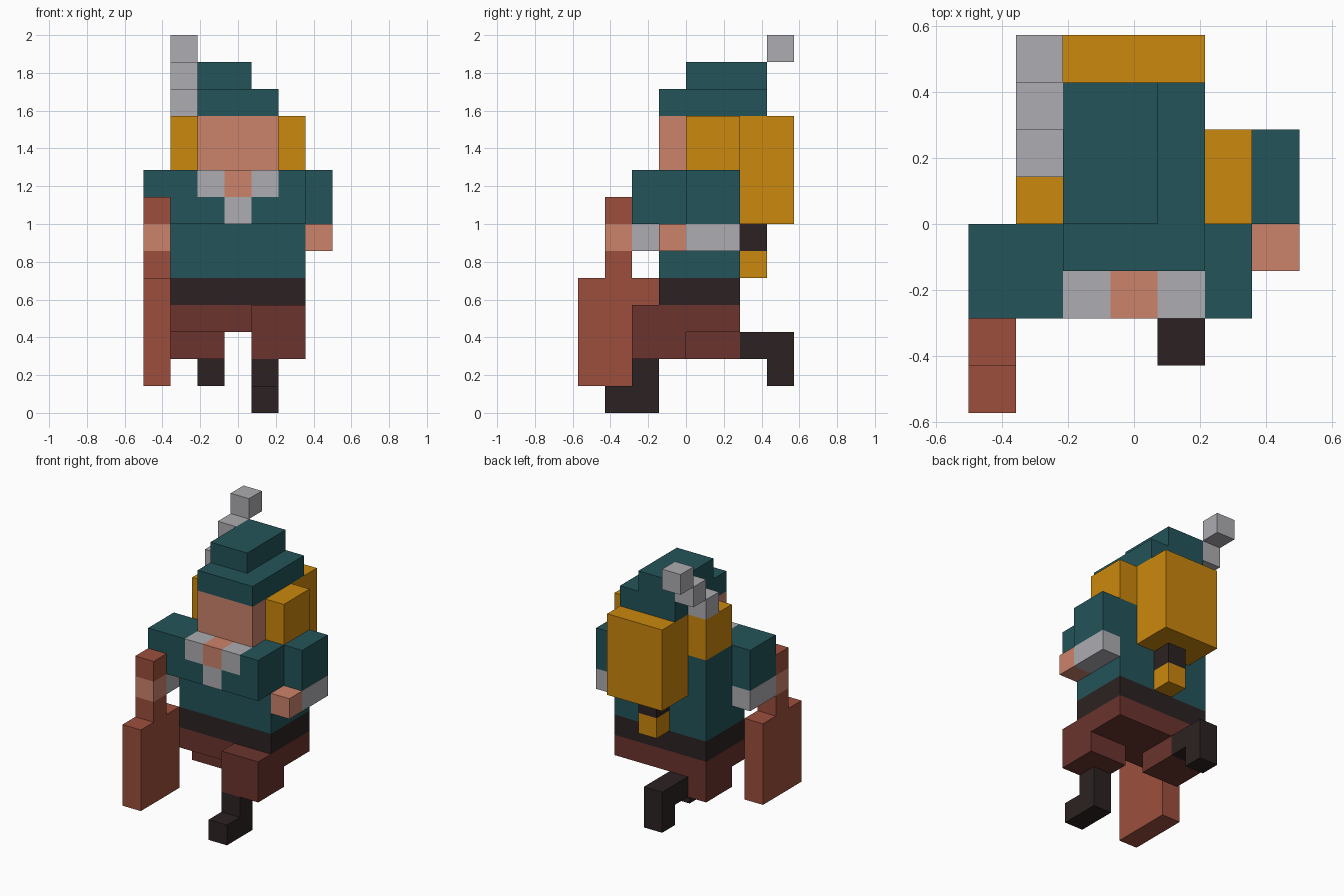
import bpy, bmesh

if "Cube" in bpy.data.objects:
    bpy.data.objects.remove(bpy.data.objects["Cube"])

U = 1 / 7  # edge of one block; all sizes below are in blocks


def material(name, r, g, b):
    lin = lambda c: ((c / 255 + 0.055) / 1.055) ** 2.4 if c > 10 else c / 255 / 12.92
    m = bpy.data.materials.new(name)
    m.diffuse_color = (lin(r), lin(g), lin(b), 1)
    m.use_nodes = True
    m.node_tree.nodes["Principled BSDF"].inputs["Base Color"].default_value = m.diffuse_color
    return m


teal = material("teal cloth", 35, 84, 89)
orange = material("orange hair", 203, 136, 14)
skin = material("skin", 204, 131, 107)
grey = material("light grey", 173, 172, 177)
dark = material("dark leather", 44, 34, 34)
maroon = material("maroon trousers", 107, 52, 45)
wood = material("red brown wood", 156, 79, 60)


def profile(name, mat, x0, x1, pts):
    """Side outline in (y, z) extruded along x."""
    bm = bmesh.new()
    face = bm.faces.new([bm.verts.new((x0 * U, y * U, z * U)) for y, z in pts])
    new = bmesh.ops.extrude_face_region(bm, geom=[face])["geom"]
    bmesh.ops.translate(bm, vec=((x1 - x0) * U, 0, 0),
                        verts=[v for v in new if isinstance(v, bmesh.types.BMVert)])
    bmesh.ops.recalc_face_normals(bm, faces=bm.faces)
    me = bpy.data.meshes.new(name)
    bm.to_mesh(me)
    bm.free()
    me.materials.append(mat)
    ob = bpy.data.objects.new(name, me)
    bpy.context.collection.objects.link(ob)
    return ob


def box(name, mat, x0, x1, y0, y1, z0, z1):
    return profile(name, mat, x0, x1, [(y0, z0), (y1, z0), (y1, z1), (y0, z1)])


# Boots: one planted in front, one kicked up behind
profile("front_boot", dark, 0.5, 1.5, [(-3, 0), (-1, 0), (-1, 2), (-2, 2), (-2, 1), (-3, 1)])
profile("back_boot", dark, -1.5, -0.5, [(2, 2), (3, 2), (3, 1), (4, 1), (4, 3), (2, 3)])

# Trousers and belt
profile("front_trouser_leg", maroon, 0.5, 2.5, [(-2, 2), (0, 2), (0, 3), (2, 3), (2, 4), (-2, 4)])
profile("back_trouser_leg", maroon, -2.5, -0.5, [(-1, 3), (0, 3), (0, 2), (2, 2), (2, 4), (-1, 4)])
box("trouser_seat", maroon, -0.5, 0.5, -1, 2, 3, 4)
box("belt", dark, -2.5, 2.5, -1, 2, 4, 5)

# Tunic with open collar: cut along the collar edges, colour by position
tunic = profile("tunic", teal, -2.5, 2.5, [(-1, 5), (2, 5), (2, 9), (-2, 9), (-2, 7), (-1, 7)])
bm = bmesh.new()
bm.from_mesh(tunic.data)
cuts = [((x, 0, 0), (1, 0, 0)) for x in (-1.5, -0.5, 0.5, 1.5)]
cuts += [((0, -1, 0), (0, 1, 0)), ((0, 0, 7), (0, 0, 1)), ((0, 0, 8), (0, 0, 1))]
for co, no in cuts:
    bmesh.ops.bisect_plane(bm, geom=bm.verts[:] + bm.edges[:] + bm.faces[:],
                           plane_co=[c * U for c in co], plane_no=no)
tunic.data.materials.append(grey)
tunic.data.materials.append(skin)
for f in bm.faces:
    x, y, z = f.calc_center_median() / U
    if y < -1 and z > 8 and abs(x) < 1.5:
        f.material_index = 2 if abs(x) < 0.5 else 1
    elif y < -1 and abs(x) < 0.5:
        f.material_index = 1
bm.to_mesh(tunic.data)
bm.free()

# Arms: sleeve, cuff and hand, one further forward than the other
for side, x0, y0, hand_y in (("left", -3.5, -2, -3), ("right", 2.5, 0, -1)):
    box(side + "_sleeve", teal, x0, x0 + 1, y0, y0 + 2, 7, 9)
    box(side + "_cuff", grey, x0, x0 + 1, y0, y0 + 2, 6, 7)
    box(side + "_hand", skin, x0, x0 + 1, hand_y, hand_y + 1, 6, 7)

# Wooden case carried in the left hand
profile("wooden_case", wood, -3.5, -2.5,
        [(-4, 1), (-1, 1), (-1, 5), (-2, 5), (-2, 6), (-3, 6), (-3, 5), (-4, 5)])
box("wooden_case_neck", wood, -3.5, -2.5, -3, -2, 7, 8)

# Head and hair
box("head", skin, -1.5, 1.5, -1, 2, 9, 11)
for side, x0 in (("left", -2.5), ("right", 1.5)):
    box(side + "_side_hair", orange, x0, x0 + 1, 0, 2, 9, 11)
box("back_hair", orange, -1.5, 1.5, 2, 4, 7, 11)
box("hair_tie", dark, -0.5, 0.5, 2, 3, 6, 7)
box("hair_tip", orange, -0.5, 0.5, 2, 3, 5, 6)

# Hat with stepped feather
box("hat_brim", teal, -1.5, 1.5, -1, 3, 11, 12)
box("hat_crown", teal, -1.5, 0.5, 0, 3, 12, 13)
for i in range(3):
    box(f"feather_{i + 1}", grey, -2.5, -1.5, 1 + i, 2 + i, 11 + i, 12 + i)
